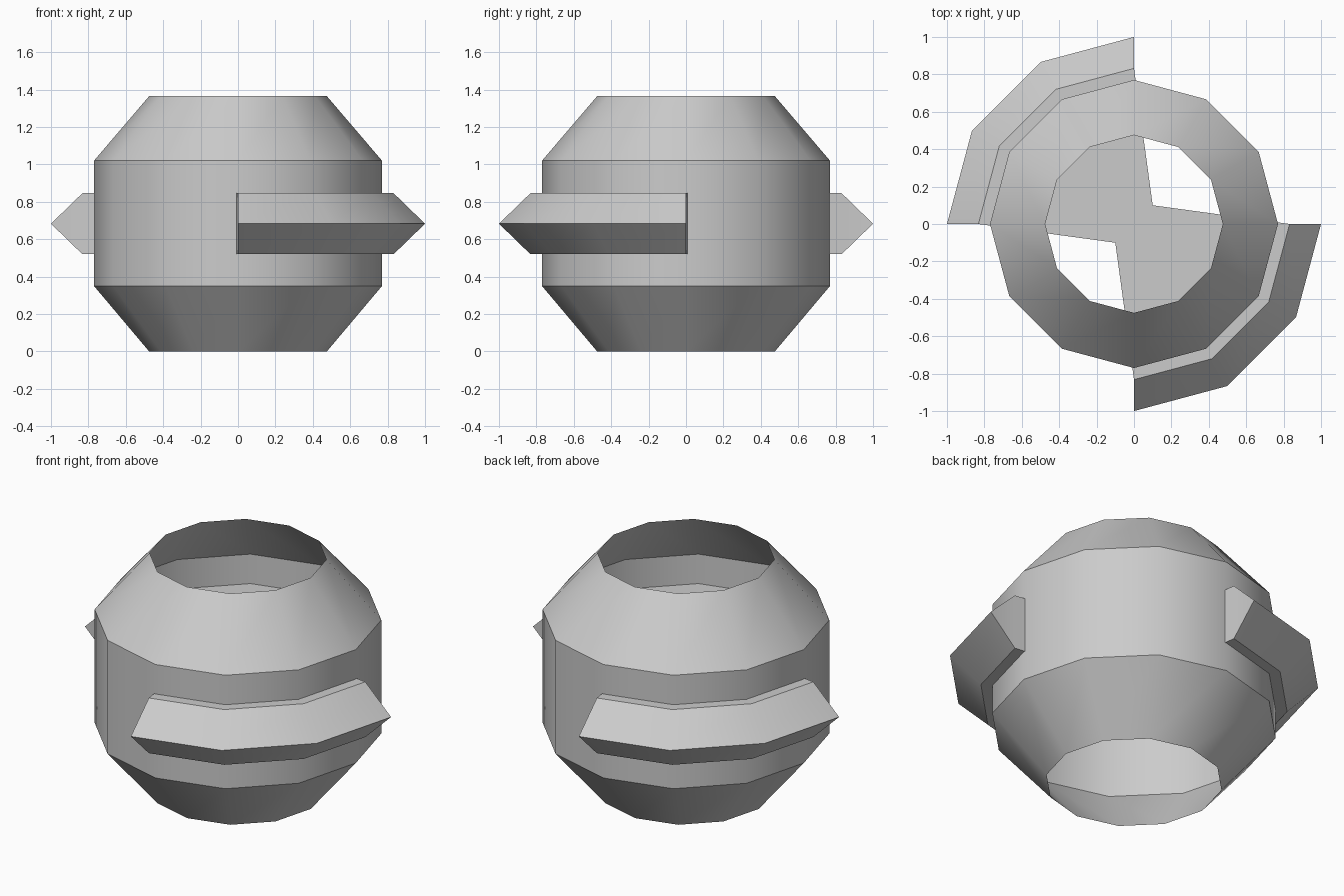
import bpy
import bmesh
from math import cos, sin, radians

cube = bpy.data.objects.get("Cube")
if cube:
    bpy.data.objects.remove(cube)

# Single grey material
grey = bpy.data.materials.new("plain_grey")
grey.use_nodes = True
colour = (0.6, 0.6, 0.6, 1)
grey.diffuse_color = colour
grey.node_tree.nodes["Principled BSDF"].inputs["Base Color"].default_value = colour

STEP = 30  # twelve-sided throughout


def polar(bm, radius, angle, z):
    a = radians(angle)
    return bm.verts.new((radius * cos(a), radius * sin(a), z))


def finish(bm, name):
    mesh = bpy.data.meshes.new(name)
    bm.to_mesh(mesh)
    bm.free()
    mesh.materials.append(grey)
    obj = bpy.data.objects.new(name, mesh)
    bpy.context.collection.objects.link(obj)
    bpy.ops.object.select_all(action="DESELECT")
    obj.select_set(True)
    bpy.context.view_layer.objects.active = obj
    bpy.ops.object.shade_smooth_by_angle(angle=radians(35))


# Open barrel shell: thin wall, no end caps
bm = bmesh.new()
profile = [(0.475, 0), (0.77, 0.35), (0.77, 1.02), (0.475, 1.365)]
rings = [[polar(bm, r, a, z) for a in range(0, 360, STEP)] for r, z in profile]
for low, high in zip(rings, rings[1:]):
    for i in range(len(low)):
        j = (i + 1) % len(low)
        bm.faces.new((low[i], low[j], high[j], high[i]))
finish(bm, "barrel_shell")

# Pair of wedge-edged quarter blades joined through the middle
bm = bmesh.new()
Z_LOW, Z_MID, Z_HIGH = 0.52, 0.683, 0.846
bottom, top = [], []
for start in (90, 270):
    angles = range(start, start + 91, STEP)
    low, mid, high = ([polar(bm, r, a, z) for a in angles]
                      for r, z in ((0.832, Z_LOW), (1, Z_MID), (0.832, Z_HIGH)))
    # sloping outer faces
    for i in range(len(low) - 1):
        bm.faces.new((low[i], low[i + 1], mid[i + 1], mid[i]))
        bm.faces.new((mid[i], mid[i + 1], high[i + 1], high[i]))
    # triangular ends
    bm.faces.new((low[0], mid[0], high[0]))
    bm.faces.new((low[-1], high[-1], mid[-1]))
    # inner corner of the notch that follows this blade
    corner = 0.1 if start == 270 else -0.1
    bottom += low + [bm.verts.new((corner, corner, Z_LOW))]
    top += high + [bm.verts.new((corner, corner, Z_HIGH))]
# notch walls, either side of each inner corner
count = len(top)
for c in (count // 2 - 1, count - 1):
    for i in (c - 1, c):
        j = (i + 1) % count
        bm.faces.new((bottom[i], bottom[j], top[j], top[i]))
bm.faces.new(top)
bm.faces.new(bottom[::-1])
bmesh.ops.recalc_face_normals(bm, faces=bm.faces)
finish(bm, "wedge_blades")
